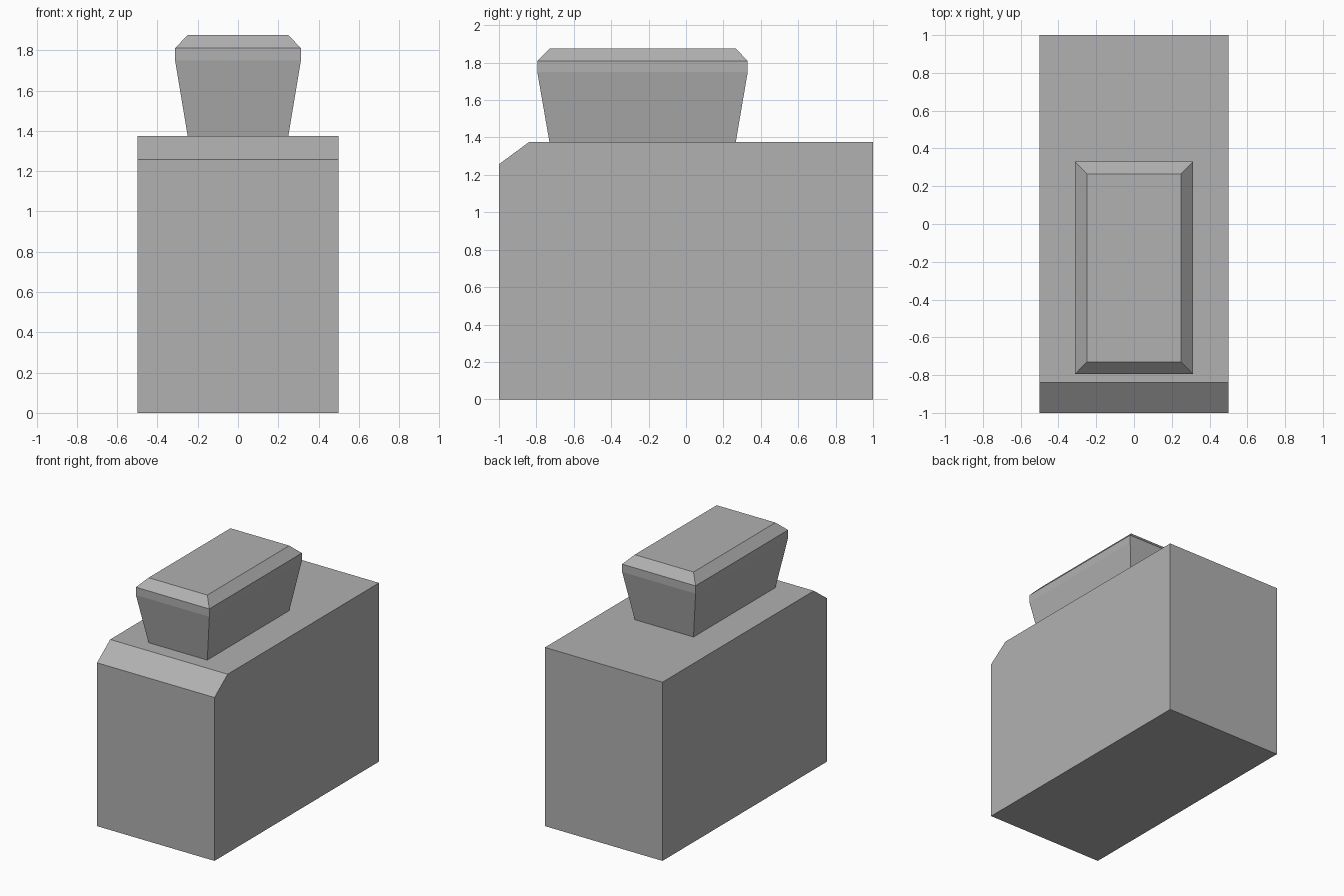
import bpy, bmesh

if "Cube" in bpy.data.objects:
    bpy.data.objects.remove(bpy.data.objects["Cube"])

# Darker grey than the default, shared by both parts
grey = bpy.data.materials.new("dark_grey")
grey.diffuse_color = (0.44, 0.44, 0.44, 1)
grey.use_nodes = True
grey.node_tree.nodes["Principled BSDF"].inputs["Base Color"].default_value = grey.diffuse_color


def make_object(name, bm):
    bmesh.ops.recalc_face_normals(bm, faces=bm.faces)
    mesh = bpy.data.meshes.new(name)
    bm.to_mesh(mesh)
    bm.free()
    mesh.materials.append(grey)
    obj = bpy.data.objects.new(name, mesh)
    bpy.context.collection.objects.link(obj)
    return obj


def loft(name, rings):
    """Skin a closed solid through matching rings of points."""
    bm = bmesh.new()
    loops = [[bm.verts.new(p) for p in ring] for ring in rings]
    n = len(loops[0])
    for a, b in zip(loops, loops[1:]):
        for i in range(n):
            j = (i + 1) % n
            bm.faces.new((a[i], a[j], b[j], b[i]))
    bm.faces.new(loops[0])
    bm.faces.new(loops[-1])
    return make_object(name, bm)


def rectangle(half_x, y0, y1, z):
    return [(-half_x, y0, z), (half_x, y0, z), (half_x, y1, z), (-half_x, y1, z)]


# Body: side profile with a chamfered front top edge, extruded across x
profile = [(-1, 0), (1, 0), (1, 1.375), (-0.84, 1.375), (-1, 1.257)]
loft("body", [[(x, y, z) for y, z in profile] for x in (-0.5, 0.5)])

# Top block: flares outward, short vertical band, then a chamfered cap
loft("flared_top", [
    rectangle(0.25, -0.73, 0.266, 1.375),
    rectangle(0.3125, -0.795, 0.33, 1.75),
    rectangle(0.3125, -0.795, 0.33, 1.81),
    rectangle(0.25, -0.73, 0.266, 1.875),
])
